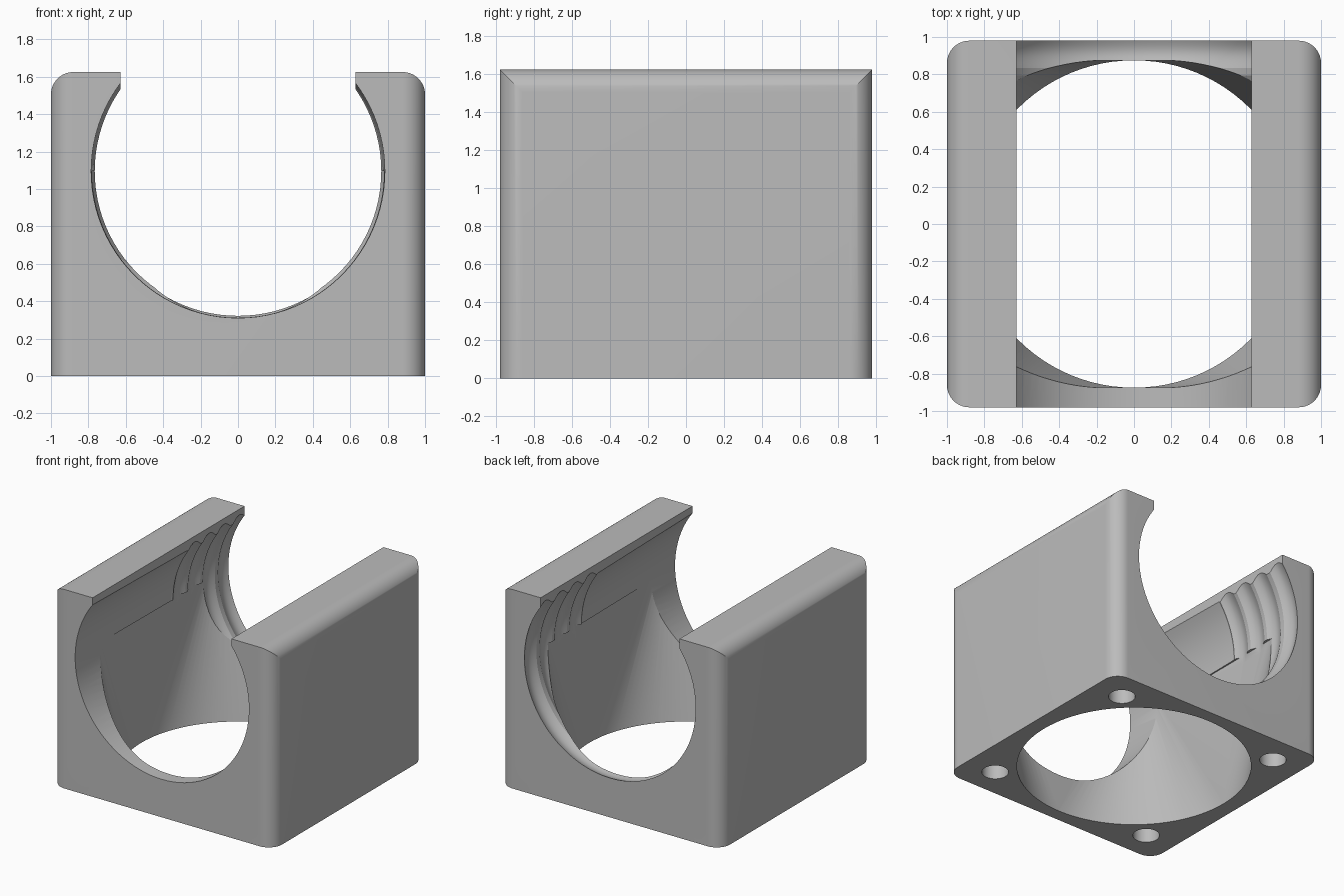
import bpy, bmesh
from math import sin, cos, pi, radians
from mathutils import Vector

if "Cube" in bpy.data.objects:
    bpy.data.objects.remove(bpy.data.objects["Cube"])

HALF_Y, HEIGHT, FILLET = 0.98, 1.625, 0.12
AXIS_Z, BORE_R, DUCT_R = 1.095, 0.785, 0.875
SLOT, HOLE = 0.627, 0.737

grey = bpy.data.materials.new("plain grey")
grey.use_nodes = True
grey.diffuse_color = (0.5, 0.5, 0.5, 1)
grey.node_tree.nodes["Principled BSDF"].inputs["Base Color"].default_value = (0.5, 0.5, 0.5, 1)


def stack(name, rings):
    """Closed solid through rings of equal point count."""
    bm = bmesh.new()
    loops = [[bm.verts.new(p) for p in ring] for ring in rings]
    n = len(loops[0])
    for a, b in zip(loops, loops[1:]):
        for i in range(n):
            j = (i + 1) % n
            bm.faces.new((a[i], a[j], b[j], b[i]))
    bm.faces.new(loops[0][::-1])
    bm.faces.new(loops[-1])
    bmesh.ops.recalc_face_normals(bm, faces=bm.faces[:])
    mesh = bpy.data.meshes.new(name)
    bm.to_mesh(mesh)
    bm.free()
    mesh.materials.append(grey)
    obj = bpy.data.objects.new(name, mesh)
    bpy.context.collection.objects.link(obj)
    return obj


def rounded(hx, hy, r, steps=16):
    """Rounded rectangle outline, centred."""
    pts = []
    for q, (sx, sy) in enumerate([(1, 1), (-1, 1), (-1, -1), (1, -1)]):
        for i in range(steps + 1):
            a = (q + i / steps) * pi / 2
            pts.append((sx * (hx - r) + r * cos(a), sy * (hy - r) + r * sin(a)))
    return pts


def circle(r, n=96):
    return [(r * cos(2 * pi * i / n), r * sin(2 * pi * i / n)) for i in range(n)]


def cut(target, tool, operation="DIFFERENCE"):
    mod = target.modifiers.new(tool.name, "BOOLEAN")
    mod.operation, mod.object, mod.solver = operation, tool, "EXACT"
    graph = bpy.context.evaluated_depsgraph_get()
    mesh = bpy.data.meshes.new_from_object(target.evaluated_get(graph))
    target.modifiers.clear()
    target.data = mesh
    bpy.data.objects.remove(tool)


# Block: rounded upright corners crossed with rounded long top edges
plan = rounded(1, HALF_Y, FILLET)
block = stack("duct_block", [[(x, y, z) for x, y in plan] for z in (0, HEIGHT)])
arch = rounded(1.0, HEIGHT, FILLET)
end = stack("top_rounding", [[(x, y, z) for x, z in arch] for y in (-1.2, 1.2)])
cut(block, end, "INTERSECT")

# Funnel from the round base opening to a rounded rectangle at the bore axis
lower, upper = rounded(DUCT_R, DUCT_R, DUCT_R - 0.002, 24), rounded(BORE_R, DUCT_R, 0.25, 24)
funnel = stack("funnel", [[(x, y, z) for x, y in outline]
                          for outline, z in ((lower, -0.1), (lower, 0), (upper, AXIS_Z))])
cut(block, funnel)

# Slightly tapered cross bore with shallow rings near the back
profile = [(-1.1, BORE_R), (-HALF_Y, BORE_R), (0.24, 0.772)]
for centre in (0.335, 0.525, 0.715, 0.915):
    for i in range(9):
        profile.append((centre + 0.08 * (i / 4 - 1), 0.766 + 0.026 * sin(pi * i / 8)))
profile.append((1.1, 0.766))
bore = stack("cross_bore", [[(x, y, AXIS_Z + z) for x, z in circle(r)] for y, r in profile])
cut(block, bore)

# Open slot along the top
slot = stack("top_slot", [[(x, y, z) for x, y in rounded(SLOT, 1.2, 0.01, 1)] for z in (AXIS_Z, 1.8)])
cut(block, slot)

# Screw holes in the base corners
for sx in (-1, 1):
    for sy in (-1, 1):
        hole = stack("screw_hole", [[(sx * HOLE + x, sy * HOLE + y, z) for x, y in circle(0.1, 32)]
                                    for z in (-0.1, 0.25)])
        cut(block, hole)

# Smooth curved walls, keep the edges crisp
bpy.ops.object.select_all(action="DESELECT")
block.select_set(True)
bpy.context.view_layer.objects.active = block
bpy.ops.object.shade_smooth_by_angle(angle=radians(20))
